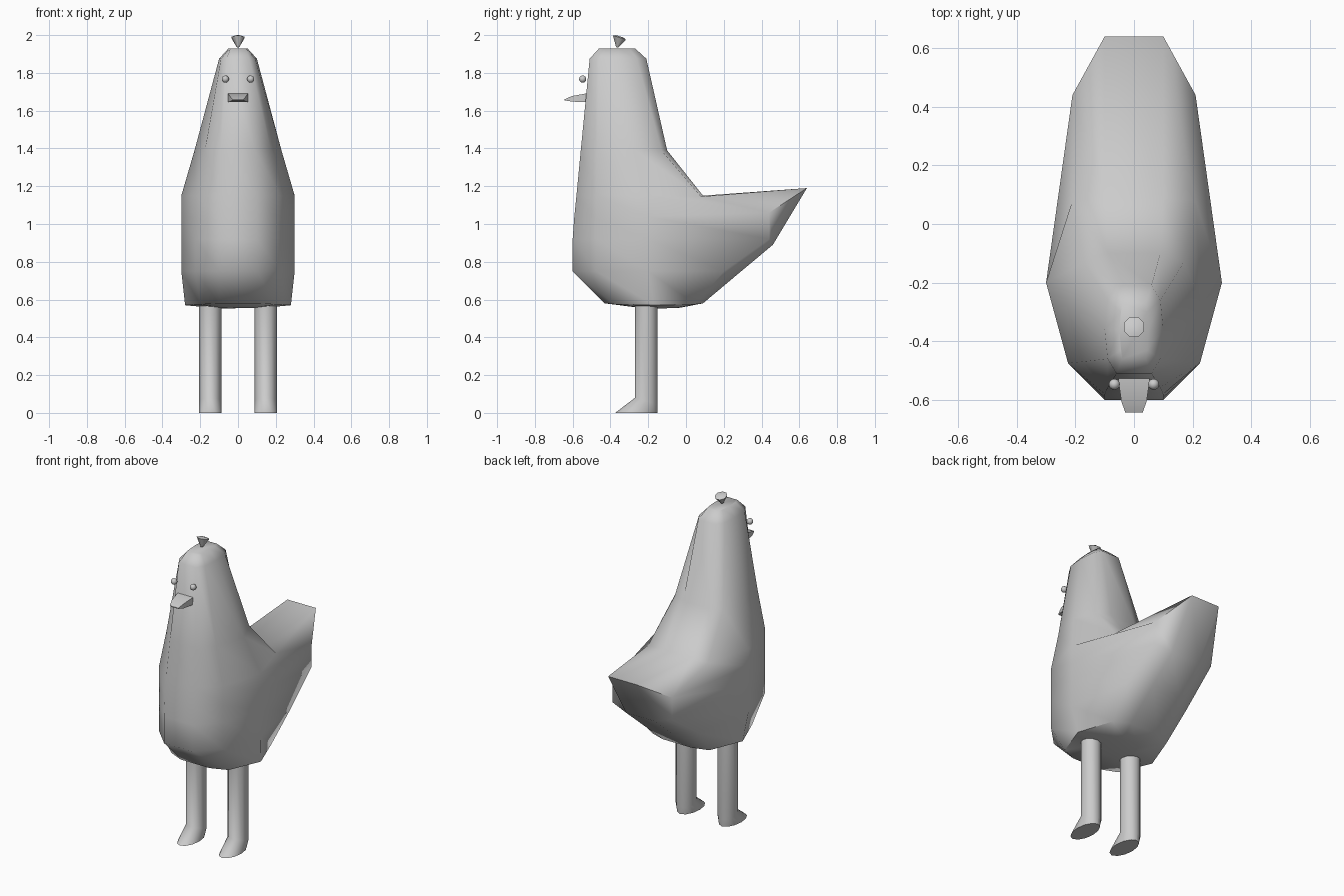
import bpy, bmesh, math

if "Cube" in bpy.data.objects:
    bpy.data.objects.remove(bpy.data.objects["Cube"])

grey = bpy.data.materials.new("plain grey")
grey.diffuse_color = (0.6, 0.6, 0.6, 1)
grey.use_nodes = True
grey.node_tree.nodes["Principled BSDF"].inputs["Base Color"].default_value = grey.diffuse_color


def finish(name, bm, angle=60):
    """Turn a bmesh into a smooth shaded grey object."""
    bmesh.ops.recalc_face_normals(bm, faces=bm.faces)
    me = bpy.data.meshes.new(name)
    bm.to_mesh(me)
    bm.free()
    me.materials.append(grey)
    ob = bpy.data.objects.new(name, me)
    bpy.context.collection.objects.link(ob)
    bpy.ops.object.select_all(action='DESELECT')
    ob.select_set(True)
    bpy.context.view_layer.objects.active = ob
    bpy.ops.object.shade_smooth_by_angle(angle=math.radians(angle))
    return ob


def loft(name, rings, angle=60):
    """Skin closed rings of equal length and cap both ends."""
    bm = bmesh.new()
    rows = [[bm.verts.new(p) for p in ring] for ring in rings]
    n = len(rows[0])
    for a, b in zip(rows, rows[1:]):
        for i in range(n):
            j = (i + 1) % n
            bm.faces.new((a[i], a[j], b[j], b[i]))
    bm.faces.new(rows[0])
    bm.faces.new(rows[-1])
    return finish(name, bm, angle)


def mirrored(half):
    """Close a half ring by mirroring it across x = 0."""
    return half + [(-x, y, z) for x, y, z in reversed(half)]


# body: each half ring runs front, front corner, side, back corner, back
body = [
    [(.04, -.46, 1.93), (.045, -.43, 1.93), (.05, -.36, 1.93), (.045, -.30, 1.93), (.04, -.27, 1.93)],
    [(.06, -.51, 1.875), (.09, -.46, 1.875), (.10, -.36, 1.875), (.09, -.26, 1.875), (.06, -.21, 1.875)],
    [(.09, -.557, 1.39), (.175, -.47, 1.39), (.23, -.27, 1.39), (.17, -.13, 1.39), (.09, -.10, 1.39)],
    [(.10, -.58, 1.15), (.225, -.475, 1.15), (.30, -.20, 1.15), (.21, .08, 1.145), (.10, .09, 1.15)],
    [(.10, -.592, 1.03), (.225, -.475, 1.03), (.30, -.20, 1.04), (.21, .44, 1.06), (.10, .64, 1.19)],
    [(.10, -.60, .92), (.225, -.475, .92), (.30, -.20, .92), (.21, .44, .92), (.10, .46, .89)],
    [(.10, -.60, .75), (.225, -.475, .75), (.30, -.20, .75), (.23, .20, .75), (.10, .29, .748)],
    [(.10, -.43, .58), (.20, -.38, .575), (.28, -.17, .57), (.20, .05, .575), (.10, .09, .58)],
    [(.05, -.25, .557), (.08, -.22, .555), (.10, -.14, .553), (.08, -.06, .555), (.05, -.03, .557)],
]
loft("body", [mirrored(h) for h in body])


# legs with wedge feet
def leg_ring(cx, z_back, z_front, front, sides=12):
    ring = []
    for i in range(sides):
        a = 2 * math.pi * i / sides
        t = (1 - math.sin(a)) / 2          # 0 at the heel, 1 at the toe
        ring.append((cx + .06 * math.cos(a), -.15 + (front + .15) * t,
                     z_back + (z_front - z_back) * t))
    return ring


for side, label in ((1, "right"), (-1, "left")):
    cx = .147 * side
    loft(label + "_leg", [leg_ring(cx, .58, .58, -.27), leg_ring(cx, .045, .08, -.27),
                          leg_ring(cx, 0, 0, -.375)])
    # eyes
    bm = bmesh.new()
    bmesh.ops.create_uvsphere(bm, u_segments=12, v_segments=8, radius=.019)
    bmesh.ops.translate(bm, verts=bm.verts, vec=(.067 * side, -.547, 1.767))
    finish(label + "_eye", bm)

# beak: tapering box, (y, half width, bottom, top)
loft("beak", [[(-w, y, b), (w, y, b), (w, y, t), (-w, y, t)] for y, w, b, t in
              ((-.50, .053, 1.645, 1.692), (-.535, .053, 1.645, 1.69),
               (-.605, .043, 1.648, 1.677), (-.643, .03, 1.655, 1.66))], 40)

# crest: upturned cone tilted to the back, with a shallow dome
crest = []
for r, z in ((.006, 1.935), (.037, 1.987), (.02, 1.994)):
    ring = []
    for i in range(8):
        a = 2 * math.pi * (i + .5) / 8
        s = math.sin(a)
        ring.append((r * math.cos(a), (-.365 if r < .01 else -.352) + r * s, z - .3 * r * s))
    crest.append(ring)
loft("crest", crest, 50)
